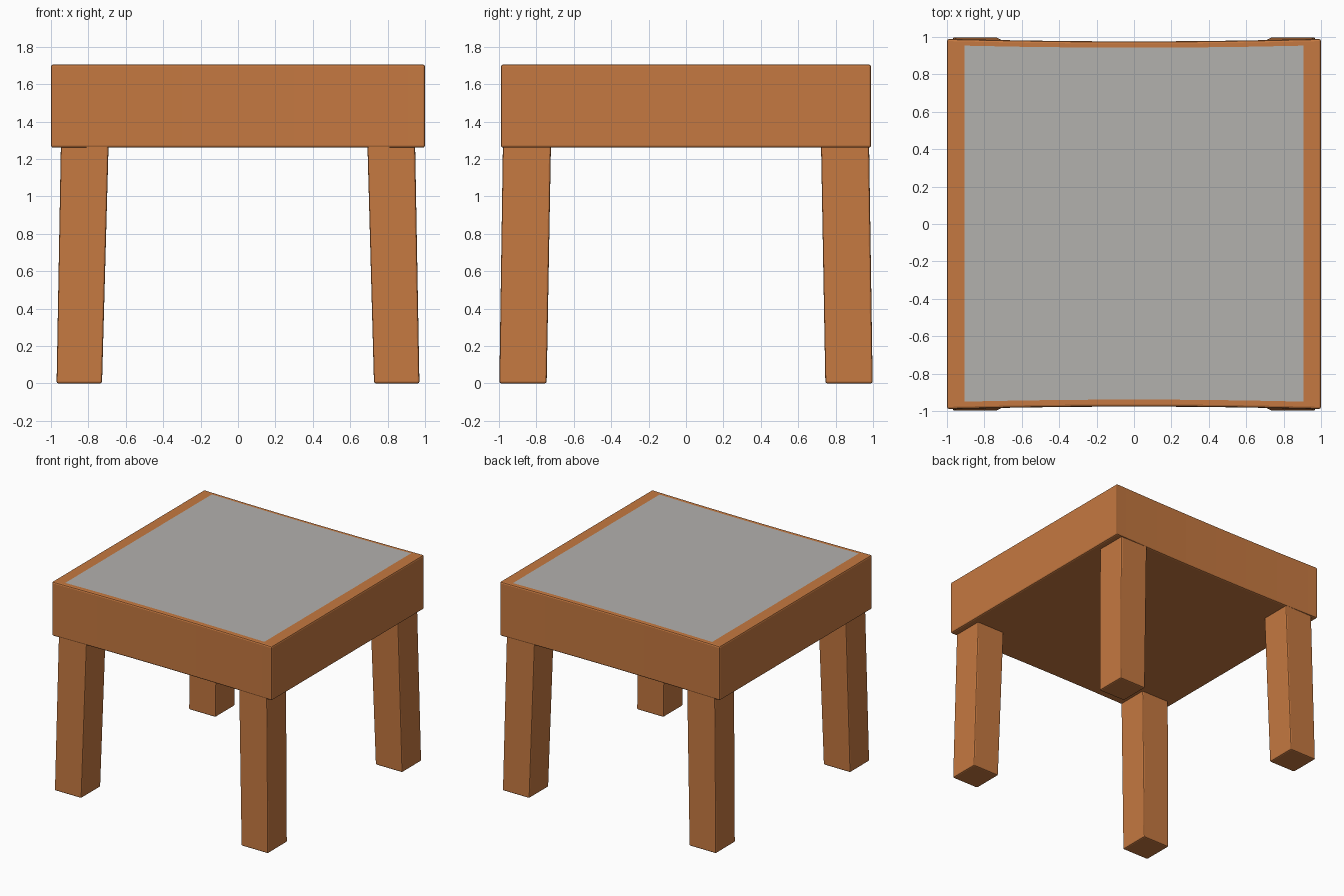
import bpy, bmesh
from mathutils import Vector

if "Cube" in bpy.data.objects:
    bpy.data.objects.remove(bpy.data.objects["Cube"])


def material(name, rgb):
    m = bpy.data.materials.new(name)
    m.diffuse_color = (*rgb, 1)
    m.use_nodes = True
    m.node_tree.nodes["Principled BSDF"].inputs["Base Color"].default_value = m.diffuse_color
    return m


wood = material("orange wood", (0.56, 0.19, 0.052))
grey = material("grey top", (0.45, 0.44, 0.42))


def finish(bm, name, mats):
    bmesh.ops.recalc_face_normals(bm, faces=bm.faces[:])
    me = bpy.data.meshes.new(name)
    bm.to_mesh(me)
    bm.free()
    for m in mats:
        me.materials.append(m)
    ob = bpy.data.objects.new(name, me)
    bpy.context.collection.objects.link(ob)
    return ob


def box(bottom, top, z0, z1, bevel):
    """Box between two (x0, x1, y0, y1) rectangles, with softened edges."""
    bm = bmesh.new()
    bmesh.ops.create_cube(bm, size=2)
    for v in bm.verts:
        r = top if v.co.z > 0 else bottom
        v.co = Vector((r[v.co.x > 0], r[2 + (v.co.y > 0)], z1 if v.co.z > 0 else z0))
    bmesh.ops.bevel(bm, geom=bm.edges[:], offset=bevel, segments=2,
                    profile=0.5, affect='EDGES')
    return bm


# Seat slab: cut for the grey panel and for the slight inward bow of front and back
rect = (-1.0, 1.0, -0.99, 0.99)
bm = box(rect, rect, 1.26, 1.705, 0.012)
cuts = [((x, 0, 0), (1, 0, 0)) for x in (-0.905, -0.6, -0.3, 0, 0.3, 0.6, 0.905)]
cuts += [((0, y, 0), (0, 1, 0)) for y in (-0.952, 0.956)]
for co, no in cuts:
    bmesh.ops.bisect_plane(bm, geom=bm.verts[:] + bm.edges[:] + bm.faces[:],
                           plane_co=co, plane_no=no)
for f in bm.faces:
    c = f.calc_center_median()
    if c.z > 1.7 and abs(c.x) < 0.905 and -0.952 < c.y < 0.956:
        f.material_index = 1
for v in bm.verts:
    v.co.y *= 1 - 0.014 * (1 - v.co.x ** 2)
finish(bm, "seat", [wood, grey])

# Four square legs, splayed slightly outward towards the floor
for side, sx in (("left", -1), ("right", 1)):
    for end, sy in (("front", -1), ("back", 1)):
        def foot(x0, x1, y0, y1):
            return (*sorted((sx * x0, sx * x1)), *sorted((sy * y0, sy * y1)))
        bm = box(foot(0.727, 0.97, 0.745, 0.998), foot(0.692, 0.947, 0.722, 0.979),
                 0, 1.275, 0.01)
        finish(bm, f"{end}_{side}_leg", [wood])
